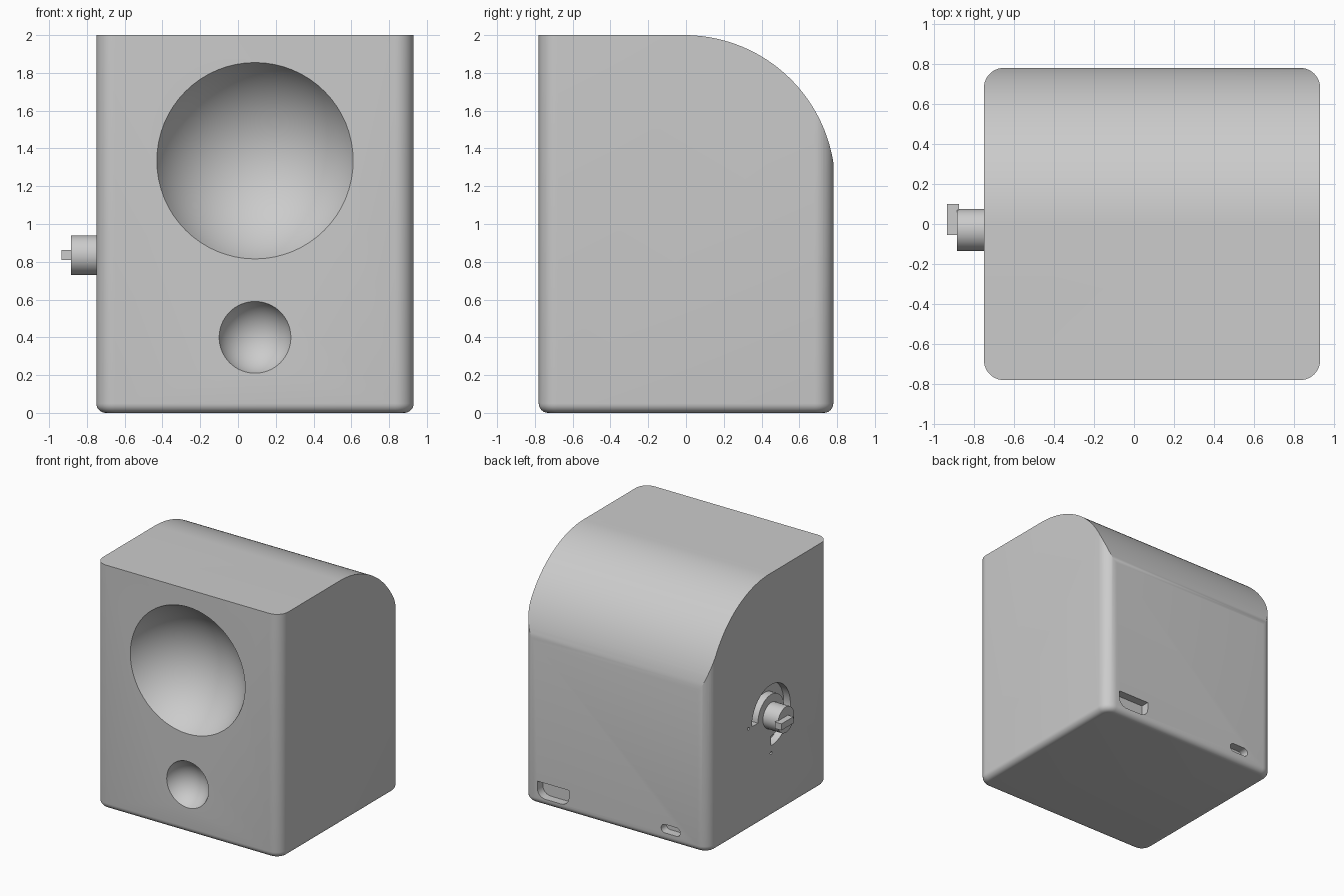
import bpy, bmesh, math
from mathutils import Matrix, Vector

old = bpy.data.objects.get("Cube")
if old:
    bpy.data.objects.remove(old, do_unlink=True)

grey = bpy.data.materials.new("light_grey")
grey.use_nodes = True
COLOUR = (0.6, 0.6, 0.6, 1)
grey.diffuse_color = COLOUR
grey.node_tree.nodes["Principled BSDF"].inputs["Base Color"].default_value = COLOUR


def finish(name, bm):
    bmesh.ops.recalc_face_normals(bm, faces=bm.faces)
    mesh = bpy.data.meshes.new(name)
    bm.to_mesh(mesh)
    bm.free()
    ob = bpy.data.objects.new(name, mesh)
    mesh.materials.append(grey)
    bpy.context.collection.objects.link(ob)
    return ob


def box(bm, lo, hi):
    lo, hi = Vector(lo), Vector(hi)
    m = Matrix.Translation((lo + hi) / 2) @ Matrix.Diagonal((*(hi - lo), 1))
    bmesh.ops.create_cube(bm, size=1, matrix=m)


def prism(name, points, axis, start, end):
    """Extrude a closed outline along x or y."""
    bm = bmesh.new()
    place = (lambda a, b: (start, a, b)) if axis == "x" else (lambda a, b: (a, start, b))
    face = bm.faces.new([bm.verts.new(place(a, b)) for a, b in points])
    new = bmesh.ops.extrude_face_region(bm, geom=[face])["geom"]
    step = (end - start, 0, 0) if axis == "x" else (0, end - start, 0)
    bmesh.ops.translate(bm, vec=step, verts=[v for v in new if isinstance(v, bmesh.types.BMVert)])
    return finish(name, bm)


def arc(cx, cy, r, a0, a1, n):
    angles = [math.radians(a0 + (a1 - a0) * i / n) for i in range(n + 1)]
    return [(cx + r * math.cos(a), cy + r * math.sin(a)) for a in angles]


def bowl(name, x, z, rim, depth):
    """Spherical cap cutter sunk into the front face."""
    r = (rim * rim + depth * depth) / (2 * depth)
    bm = bmesh.new()
    m = Matrix.Translation((x, FRONT + depth - r, z)) @ Matrix.Rotation(math.pi / 2, 4, "X")
    bmesh.ops.create_uvsphere(bm, u_segments=64, v_segments=48, radius=r, matrix=m)
    return finish(name, bm)


def apply(target, cutter, operation):
    mod = target.modifiers.new("cut", "BOOLEAN")
    mod.operation, mod.object, mod.solver = operation, cutter, "EXACT"
    bpy.context.view_layer.objects.active = target
    bpy.ops.object.modifier_apply(modifier=mod.name)
    bpy.data.objects.remove(cutter, do_unlink=True)


def smooth(ob):
    bpy.ops.object.select_all(action="DESELECT")
    ob.select_set(True)
    bpy.context.view_layer.objects.active = ob
    bpy.ops.object.shade_smooth_by_angle(angle=math.radians(25))


LEFT, RIGHT, FRONT, BACK = 0.93, -0.75, -0.78, 0.78

# Cabinet: box with round upright edges and a softer bottom edge
bm = bmesh.new()
box(bm, (RIGHT, FRONT, 0), (LEFT, BACK, 2))
upright = [e for e in bm.edges if abs(e.verts[0].co.z - e.verts[1].co.z) > 1]
bmesh.ops.bevel(bm, geom=upright, offset=0.1, segments=10, profile=0.5, affect="EDGES")
bottom = [e for e in bm.edges if all(v.co.z < 0.01 for v in e.verts)]
bmesh.ops.bevel(bm, geom=bottom, offset=0.05, segments=6, profile=0.5, affect="EDGES")
cabinet = finish("cabinet", bm)

# Curved top at the back
side = [(-1, -1), (1, -1), (1, 1)] + arc(-0.01, 1.2, 0.8, 0, 90, 40) + [(-1, 2)]
side[-1] = (-1, 2.0)
side[2] = (0.9, 1)
side[1] = (0.9, -1)
apply(cabinet, prism("side_profile", side, "x", -2, 2), "INTERSECT")

# Two dished hollows in the front
apply(cabinet, bowl("large_hollow", 0.09, 1.335, 0.52, 0.32), "DIFFERENCE")
apply(cabinet, bowl("small_hollow", 0.09, 0.4, 0.19, 0.13), "DIFFERENCE")

# Ports low in the back: one with a flat top, one pill shaped
wide = [(0.515, 0.19), (0.8, 0.19)] + arc(0.73, 0.13, 0.07, 0, -90, 6) + arc(0.585, 0.13, 0.07, -90, -180, 6)
pill = arc(-0.355, 0.11, 0.035, -90, 90, 8) + arc(-0.46, 0.11, 0.035, 90, 270, 8)
for name, outline in (("wide_port", wide), ("pill_port", pill)):
    apply(cabinet, prism(name, outline, "y", BACK - 0.07, BACK + 0.1), "DIFFERENCE")

# Dial groove and its two end marks on the right side
KY, KZ = -0.03, 0.835
groove = arc(KY, KZ, 0.25, 0, 270, 40) + arc(KY, KZ, 0.17, 270, 0, 40)
apply(cabinet, prism("dial_groove", groove, "x", RIGHT + 0.06, RIGHT - 0.1), "DIFFERENCE")
for y, z in ((KY + 0.29, KZ), (KY, KZ - 0.31)):
    apply(cabinet, prism("mark", arc(y, z, 0.012, 0, 330, 11), "x", RIGHT + 0.03, RIGHT - 0.1), "DIFFERENCE")
smooth(cabinet)

# Knob with a pointer bar
knob = prism("knob", arc(KY, KZ, 0.105, 0, 352.5, 47), "x", RIGHT + 0.03, -0.885)
smooth(knob)
bm = bmesh.new()
box(bm, (-0.935, -0.055, 0.81), (-0.875, 0.1, 0.863))
finish("knob_pointer", bm)
